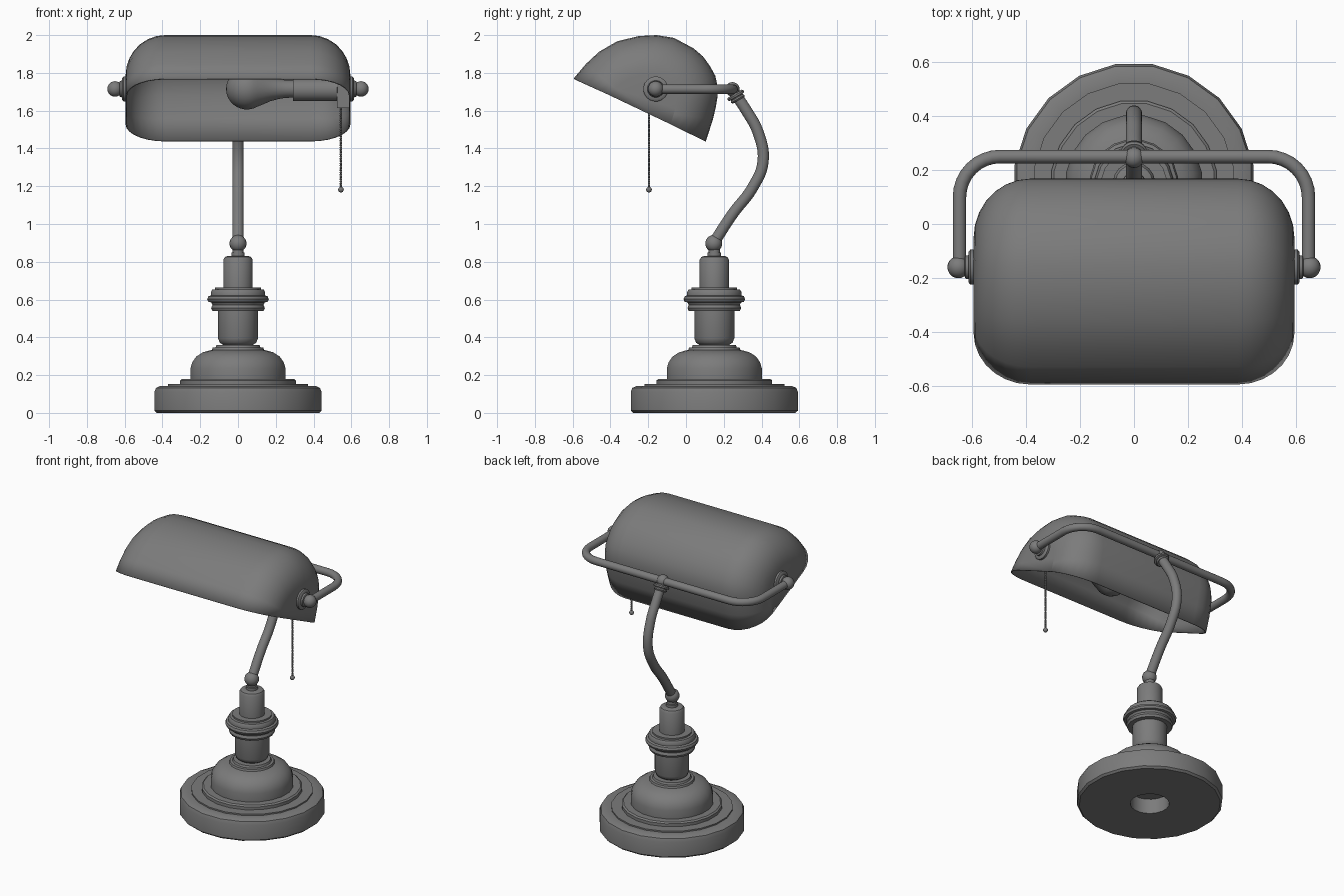
import bpy, bmesh, math
from mathutils import Vector, Matrix

if "Cube" in bpy.data.objects:
    bpy.data.objects.remove(bpy.data.objects["Cube"])

CY = 0.15                      # y of the base axis
PIV = Vector((0, -0.16, 1.715))  # shade pivot axis
DARK = bpy.data.materials.new("dark_metal")
DARK.diffuse_color = (.2, .2, .2, 1)
DARK.use_nodes = True
DARK.node_tree.nodes["Principled BSDF"].inputs["Base Color"].default_value = DARK.diffuse_color


def finish(name, bm):
    bmesh.ops.remove_doubles(bm, verts=bm.verts, dist=1e-5)
    bmesh.ops.recalc_face_normals(bm, faces=bm.faces)
    me = bpy.data.meshes.new(name)
    bm.to_mesh(me)
    bm.free()
    ob = bpy.data.objects.new(name, me)
    bpy.context.collection.objects.link(ob)
    smooth(ob)
    return ob


def smooth(ob):
    ob.data.materials.append(DARK)
    bpy.ops.object.select_all(action='DESELECT')
    ob.select_set(True)
    bpy.context.view_layer.objects.active = ob
    bpy.ops.object.shade_smooth_by_angle(angle=math.radians(35))


def lathe(name, profile, origin, axis=(0, 0, 1), n=20):
    """Revolve (radius, height) points about an axis through origin."""
    bm = bmesh.new()
    rot = Vector(axis).to_track_quat('Z', 'Y').to_matrix().to_4x4()
    m = Matrix.Translation(origin) @ rot
    rings = []
    for r, h in profile:
        rings.append([bm.verts.new(m @ Vector((r * math.cos(a), r * math.sin(a), h)))
                      for a in (2 * math.pi * (i + 0.5) / n for i in range(n))])
    for a, b in zip(rings, rings[1:]):
        for i in range(n):
            j = (i + 1) % n
            bm.faces.new((a[i], a[j], b[j], b[i]))
    return finish(name, bm)


def ball(name, r, c):
    bm = bmesh.new()
    bmesh.ops.create_uvsphere(bm, u_segments=20, v_segments=12, radius=r,
                              matrix=Matrix.Translation(c))
    return finish(name, bm)


def tube(name, pts, r, kind='POLY'):
    cu = bpy.data.curves.new(name, 'CURVE')
    cu.dimensions = '3D'
    cu.bevel_depth, cu.bevel_resolution, cu.use_fill_caps = r, 7, True
    cu.resolution_u = 6
    sp = cu.splines.new(kind)
    if kind == 'BEZIER':
        sp.bezier_points.add(len(pts) - 1)
        for p, co in zip(sp.bezier_points, pts):
            p.co = co
            p.handle_left_type = p.handle_right_type = 'AUTO'
    else:
        sp.points.add(len(pts) - 1)
        for p, co in zip(sp.points, pts):
            p.co = (*co, 1)
    ob = bpy.data.objects.new(name, cu)
    bpy.context.collection.objects.link(ob)
    bpy.ops.object.select_all(action='DESELECT')
    ob.select_set(True)
    bpy.context.view_layer.objects.active = ob
    bpy.ops.object.convert(target='MESH')
    smooth(bpy.context.view_layer.objects.active)


# Stepped round base with a recess underneath
lathe("base", [(0, .10), (.12, .10), (.12, 0), (.435, 0), (.448, .012), (.448, .11),
               (.44, .132), (.415, .143), (.375, .143), (.375, .152), (.31, .152),
               (.31, .172), (.3, .18), (.255, .18), (.255, .235), (.245, .268),
               (.224, .298), (.19, .32), (.155, .33), (.14, .333), (.136, .345),
               (.12, .347), (.115, .36), (0, .36)], (0, CY, 0))

# Turned column with collars and neck
lathe("column", [(0, .355), (.08, .36), (.098, .372), (.107, .395), (.107, .54),
                 (.137, .54), (.144, .555), (.137, .572), (.144, .585), (.159, .588),
                 (.165, .602), (.159, .617), (.146, .622), (.146, .64), (.138, .652),
                 (.122, .654), (.122, .664), (.079, .664), (.079, .81), (.07, .825),
                 (.055, .831), (.036, .831), (.036, .848), (.03, .85), (.03, .88),
                 (0, .88)], (0, CY, 0))
ball("column_ball", .045, (0, .147, .897))

# Curved arm
tube("arm", [(0, .147, .9), (0, .248, 1.055), (0, .351, 1.19), (0, .408, 1.33),
             (0, .38, 1.49), (0, .32, 1.6), (0, .25, 1.705)], .03, 'BEZIER')
lathe("arm_collar", [(0, 0), (.036, 0), (.042, .008), (.036, .016), (.036, .02),
                     (.048, .022), (.05, .032), (.044, .04), (0, .04)],
      (0, .278, 1.655), (0, -.5, .86))
ball("arm_joint", .038, (0, .246, 1.713))

# U-shaped bracket holding the shade
X, Y, R, Z = .647, .25, .15, 1.714
half = [(X, PIV.y, Z)] + [(X - R + R * math.cos(a), Y - R + R * math.sin(a), Z)
                          for a in (math.pi / 2 * i / 8 for i in range(9))]
tube("bracket", half + [(-x, y, z) for x, y, z in reversed(half)], .025)

# Pivot rosettes and knobs on both sides
for s, side in ((1, "right"), (-1, "left")):
    ball(side + "_knob", .041, (s * .651, PIV.y, PIV.z))
    lathe(side + "_rosette", [(0, 0), (.066, 0), (.066, .02), (.058, .026), (.045, .027),
                              (.043, .038), (.03, .042), (0, .042)],
          (s * .587, PIV.y, PIV.z), (s, 0, 0))

# Shade: side profile swept along x, shrinking around the rounded ends
prof = [(-.595, 1.77), (-.53, 1.847), (-.46, 1.912), (-.365, 1.967), (-.25, 1.995),
        (-.155, 2.0), (-.063, 1.985), (.04, 1.93), (.09, 1.887), (.127, 1.836),
        (.155, 1.785), (.167, 1.73), (.168, 1.68), (.158, 1.62), (.143, 1.555), (.105, 1.437)]
cy, cz = -.24, 1.605
steps = [math.pi / 2 * i / 7 for i in range(8)]
right = [(.385 + .21 * math.sin(t), 1 - .54 * (1 - math.cos(t))) for t in steps]
stations = [(-x, k) for x, k in reversed(right)] + right
bm = bmesh.new()
rows = [[bm.verts.new((x, cy + (y - cy) * k, cz + (z - cz) * k)) for y, z in prof]
        for x, k in stations]
for a, b in zip(rows, rows[1:]):
    for i in range(len(prof) - 1):
        bm.faces.new((a[i], a[i + 1], b[i + 1], b[i]))
bm.faces.new(rows[0])
bm.faces.new(rows[-1])
shade = finish("shade", bm)
mod = shade.modifiers.new("thickness", 'SOLIDIFY')
mod.thickness, mod.offset = .008, -1

# Bulb, socket and switch housing
bulb = [(.11 * math.sin(a), .047 - .11 * math.cos(a))
        for a in (math.radians(d) for d in range(0, 121, 12))]
bulb += [(.082, .135), (.066, .17), (.054, .215), (.048, .25), (.046, .3), (0, .3)]
lathe("bulb", bulb, (0, PIV.y, PIV.z), (1, 0, 0))
lathe("socket", [(0, .29), (.06, .29), (.06, .525), (.035, .53), (.035, .59), (0, .59)],
      (0, PIV.y, PIV.z - .005), (1, 0, 0))
bm = bmesh.new()
bmesh.ops.create_cube(bm, size=1, matrix=Matrix.Translation((.557, -.18, 1.685))
                      @ Matrix.Diagonal((.065, .07, .14, 1)))
finish("switch_housing", bm)

# Beaded pull chain
beads = [(0, 1.195)]
for i in range(36):
    z = 1.195 + i * .012
    beads += [(.003, z), (.007, z + .003), (.007, z + .009)]
beads.append((0, 1.627))
lathe("pull_chain", beads, (.545, -.196, 0), n=8)
ball("chain_end", .015, (.545, -.196, 1.182))
